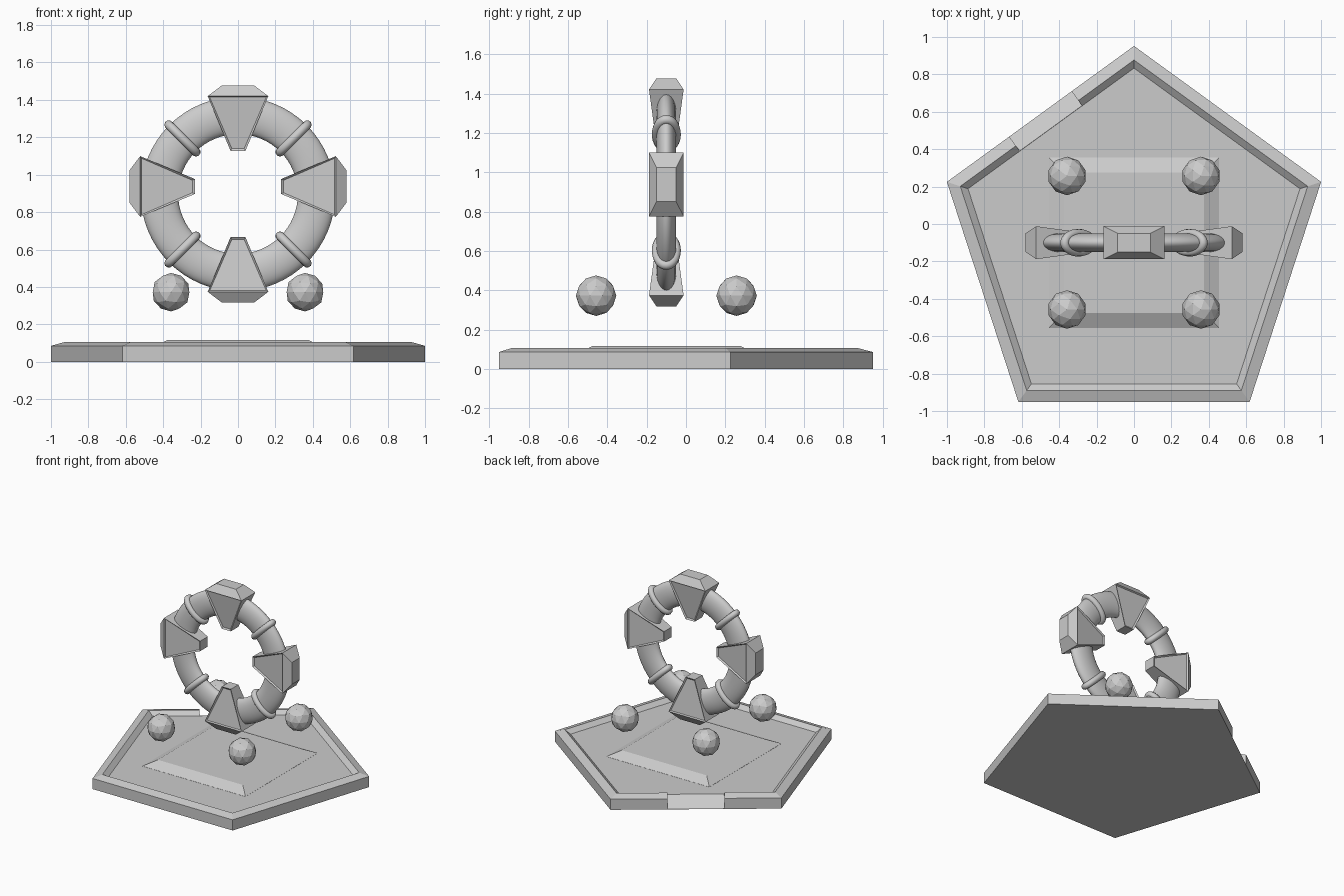
import bpy, bmesh, math
from mathutils import Matrix, Vector

if "Cube" in bpy.data.objects:
    bpy.data.objects.remove(bpy.data.objects["Cube"])

CY = -0.1          # common y centre
CZ = 0.897         # ring centre height


def loft(name, rings, post=None):
    """Skin a stack of closed point rings and cap both ends."""
    bm = bmesh.new()
    loops = [[bm.verts.new(p) for p in r] for r in rings]
    n = len(loops[0])
    for a, b in zip(loops, loops[1:]):
        for i in range(n):
            j = (i + 1) % n
            bm.faces.new((a[i], a[j], b[j], b[i]))
    bm.faces.new(loops[0][::-1])
    bm.faces.new(loops[-1])
    bmesh.ops.recalc_face_normals(bm, faces=bm.faces)
    if post:
        post(bm)
    me = bpy.data.meshes.new(name)
    bm.to_mesh(me)
    bm.free()
    ob = bpy.data.objects.new(name, me)
    bpy.context.collection.objects.link(ob)
    return ob


def activate(ob):
    bpy.ops.object.select_all(action='DESELECT')
    ob.select_set(True)
    bpy.context.view_layer.objects.active = ob


def smooth(ob):
    activate(ob)
    bpy.ops.object.shade_smooth_by_angle(angle=math.radians(40))


def pentagon(apothem, z):
    r = apothem / math.cos(math.pi / 5)
    return [(r * math.cos(math.pi / 2 + i * math.tau / 5),
             CY + r * math.sin(math.pi / 2 + i * math.tau / 5), z) for i in range(5)]


def rect(hx, hy, z):
    return [(-hx, -hy, z), (hx, -hy, z), (hx, hy, z), (-hx, hy, z)]


# Pentagonal base with raised rim
base = loft("pentagon_base", [pentagon(0.851, 0), pentagon(0.851, 0.085),
                              pentagon(0.79, 0.105), pentagon(0.755, 0.075)])

# Entry ramp cut through the rim on the back-left side
ang = math.radians(126)
nrm, tan = Vector((math.cos(ang), math.sin(ang), 0)), Vector((math.sin(ang), -math.cos(ang), 0))
profile = [(0.70, 0.12), (0.90, -0.0363), (0.90, 0.3), (0.70, 0.3)]
cutter = loft("ramp_cutter", [[Vector((0, CY, z)) + nrm * a + tan * s for a, z in profile]
                              for s in (-0.206, 0.206)])
cutter.hide_render = True
mod = base.modifiers.new("ramp", 'BOOLEAN')
mod.operation, mod.solver, mod.object = 'DIFFERENCE', 'EXACT', cutter
activate(base)
bpy.ops.object.modifier_apply(modifier="ramp")
bpy.data.objects.remove(cutter)

# Bevelled square slab in the middle of the floor
slab = loft("floor_slab", [rect(0.455, 0.455, 0.07), rect(0.455, 0.455, 0.076),
                           rect(0.375, 0.375, 0.117)])
slab.location.y = CY

# Faceted floating orbs
for sx in (-1, 1):
    for sy in (-1, 1):
        bpy.ops.mesh.primitive_ico_sphere_add(subdivisions=2, radius=0.103,
                                              location=(sx * 0.358, CY + sy * 0.357, 0.372))
        bpy.context.object.name = "floating_orb"

# Upright ring, flattened front to back
bpy.ops.mesh.primitive_torus_add(major_radius=0.42, minor_radius=0.1, major_segments=64,
                                 minor_segments=24, location=(0, CY, CZ),
                                 rotation=(math.pi / 2, 0, 0))
ring = bpy.context.object
ring.name = "portal_ring"
ring.scale.z = 0.5
smooth(ring)

# Round collars on the diagonals
for k in range(4):
    a = math.pi / 4 + k * math.pi / 2
    cu = bpy.data.curves.new("ring_collar", 'CURVE')
    cu.dimensions = '3D'
    cu.bevel_depth, cu.bevel_resolution = 0.024, 3
    sp = cu.splines.new('POLY')
    sp.points.add(31)
    sp.use_cyclic_u = True
    for i, p in enumerate(sp.points):
        t = i * math.tau / 32
        r = 0.42 + 0.103 * math.cos(t)
        p.co = (r * math.cos(a), CY + 0.05 * math.sin(t), CZ + r * math.sin(a), 1)
    ob = bpy.data.objects.new("ring_collar", cu)
    bpy.context.collection.objects.link(ob)
    activate(ob)
    bpy.ops.object.convert(target='MESH')
    smooth(bpy.context.object)


def recess(bm):
    """Sink framed panels into the front and back faces."""
    for s in (-1, 1):
        face = max((f for f in bm.faces if len(f.verts) == 4 and f.calc_area() > 0.03),
                   key=lambda f: s * f.normal.y)
        bmesh.ops.inset_individual(bm, faces=[face], thickness=0.013)
        bmesh.ops.translate(bm, verts=face.verts, vec=-face.normal * 0.01)


# Wedge clamps at top, bottom, left and right
for k in range(4):
    clamp = loft("wedge_clamp", [rect(0.04, 0.048, 0.231), rect(0.162, 0.088, 0.523),
                                 rect(0.087, 0.05, 0.58)], recess)
    lift = 0.04 if k % 2 else 0
    clamp.matrix_world = (Matrix.Translation((0, CY, CZ + lift))
                          @ Matrix.Rotation(k * math.pi / 2, 4, 'Y'))
